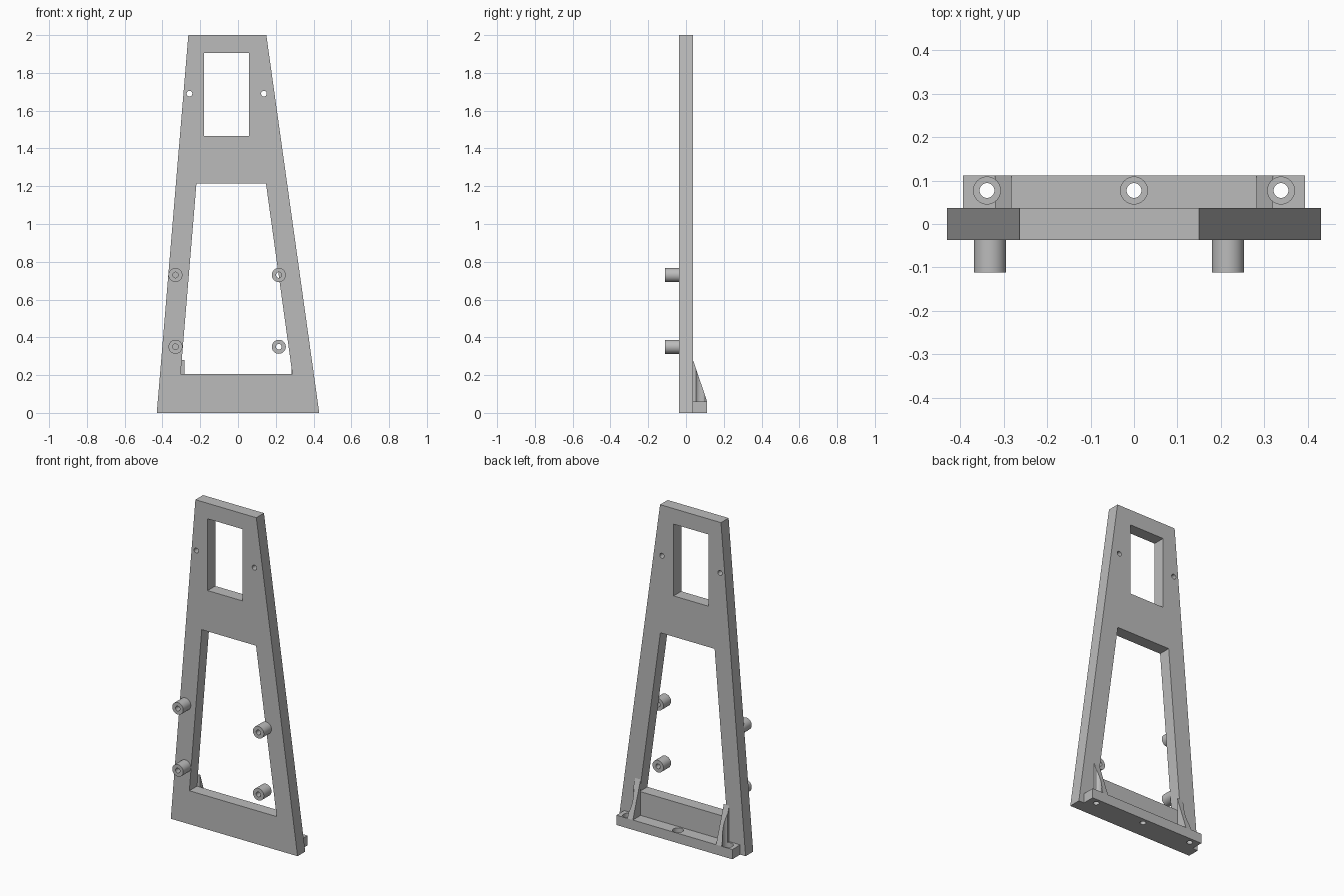
import bpy
import bmesh
from math import radians
from mathutils import Matrix, Vector

cube = bpy.data.objects.get("Cube")
if cube:
    bpy.data.objects.remove(cube, do_unlink=True)

grey = bpy.data.materials.new("light_grey_plastic")
grey.use_nodes = True
colour = (0.5, 0.5, 0.5, 1)
grey.diffuse_color = colour
grey.node_tree.nodes["Principled BSDF"].inputs["Base Color"].default_value = colour


def finish(name, bm):
    bmesh.ops.recalc_face_normals(bm, faces=bm.faces)
    mesh = bpy.data.meshes.new(name)
    bm.to_mesh(mesh)
    bm.free()
    mesh.materials.append(grey)
    obj = bpy.data.objects.new(name, mesh)
    bpy.context.collection.objects.link(obj)
    return obj


def prism(name, points, offset):
    """Extrude a closed polygon along an offset."""
    bm = bmesh.new()
    face = bm.faces.new([bm.verts.new(p) for p in points])
    extruded = bmesh.ops.extrude_face_region(bm, geom=[face])["geom"]
    verts = [v for v in extruded if isinstance(v, bmesh.types.BMVert)]
    bmesh.ops.translate(bm, verts=verts, vec=offset)
    return finish(name, bm)


def plate(name, outline, front, back):
    return prism(name, [(x, front, z) for x, z in outline], (0, back - front, 0))


def cylinder(name, start, end, radius):
    start, end = Vector(start), Vector(end)
    axis = end - start
    turn = axis.to_track_quat("Z", "Y").to_matrix().to_4x4()
    bm = bmesh.new()
    bmesh.ops.create_cone(bm, cap_ends=True, segments=48, radius1=radius,
                          radius2=radius, depth=axis.length,
                          matrix=Matrix.Translation((start + end) / 2) @ turn)
    return finish(name, bm)


def cut(target, cutters):
    """Subtract each cutter, keep the result as plain mesh, remove the cutters."""
    for cutter in cutters:
        cutter.hide_render = True
        mod = target.modifiers.new("cut", "BOOLEAN")
        mod.operation = "DIFFERENCE"
        mod.solver = "EXACT"
        mod.object = cutter
    bpy.context.view_layer.update()
    graph = bpy.context.evaluated_depsgraph_get()
    result = bpy.data.meshes.new_from_object(target.evaluated_get(graph))
    target.modifiers.clear()
    target.data = result
    for cutter in cutters:
        bpy.data.objects.remove(cutter, do_unlink=True)


def smooth(obj):
    bpy.ops.object.select_all(action="DESELECT")
    obj.select_set(True)
    bpy.context.view_layer.objects.active = obj
    bpy.ops.object.shade_smooth_by_angle(angle=radians(30))


HALF = 0.037    # half the panel thickness
BACK = 0.112    # rear edge of the foot
FOOT = 0.06     # height of the foot

# Tapered panel with two windows and two small screw holes
panel = plate("tapered_panel",
              [(-0.43, 0), (0.43, 0), (0.15, 2), (-0.263, 2)], -HALF, HALF)
upper = plate("upper_window_cutter",
              [(-0.18, 1.465), (0.058, 1.465), (0.058, 1.905), (-0.18, 1.905)], -0.1, 0.1)
lower = plate("lower_window_cutter",
              [(-0.304, 0.205), (0.288, 0.205), (0.148, 1.215), (-0.22, 1.215)], -0.1, 0.1)
screws = [cylinder("screw_cutter", (x, -0.1, 1.69), (x, 0.1, 1.69), 0.015)
          for x in (-0.257, 0.137)]
cut(panel, [upper, lower] + screws)
smooth(panel)

# Hollow standoffs on the front
for side, x in (("right", -0.331), ("left", 0.216)):
    for level, z in (("lower", 0.35), ("upper", 0.73)):
        standoff = cylinder(f"{level}_{side}_standoff", (x, -HALF, z), (x, -0.111, z), HALF)
        cut(standoff, [cylinder("bore_cutter", (x, 0, z), (x, -0.2, z), 0.015)])
        smooth(standoff)

# Foot rail with counterbored bolt holes
rail = prism("foot_rail",
             [(-0.393, HALF, 0), (0.393, HALF, 0), (0.393, BACK, 0), (-0.393, BACK, 0)],
             (0, 0, FOOT))
hole_y = 0.077
cutters = []
for x in (-0.338, 0, 0.338):
    cutters.append(cylinder("bolt_cutter", (x, hole_y, -0.1), (x, hole_y, 0.1), 0.017))
    cutters.append(cylinder("head_cutter", (x, hole_y, 0.03), (x, hole_y, 0.3), 0.031))
cut(rail, cutters)
smooth(rail)

# Triangular gussets, notched to clear the bolt heads
for name, sign in (("right_gusset", -1), ("left_gusset", 1)):
    gusset = prism(name, [(sign * 0.282, HALF, FOOT), (sign * 0.282, BACK, FOOT),
                          (sign * 0.282, HALF, 0.28)], (sign * 0.037, 0, 0))
    x = sign * 0.338
    cut(gusset, [cylinder("clearance_cutter", (x, hole_y, 0), (x, hole_y, 0.4), 0.031)])
    smooth(gusset)
